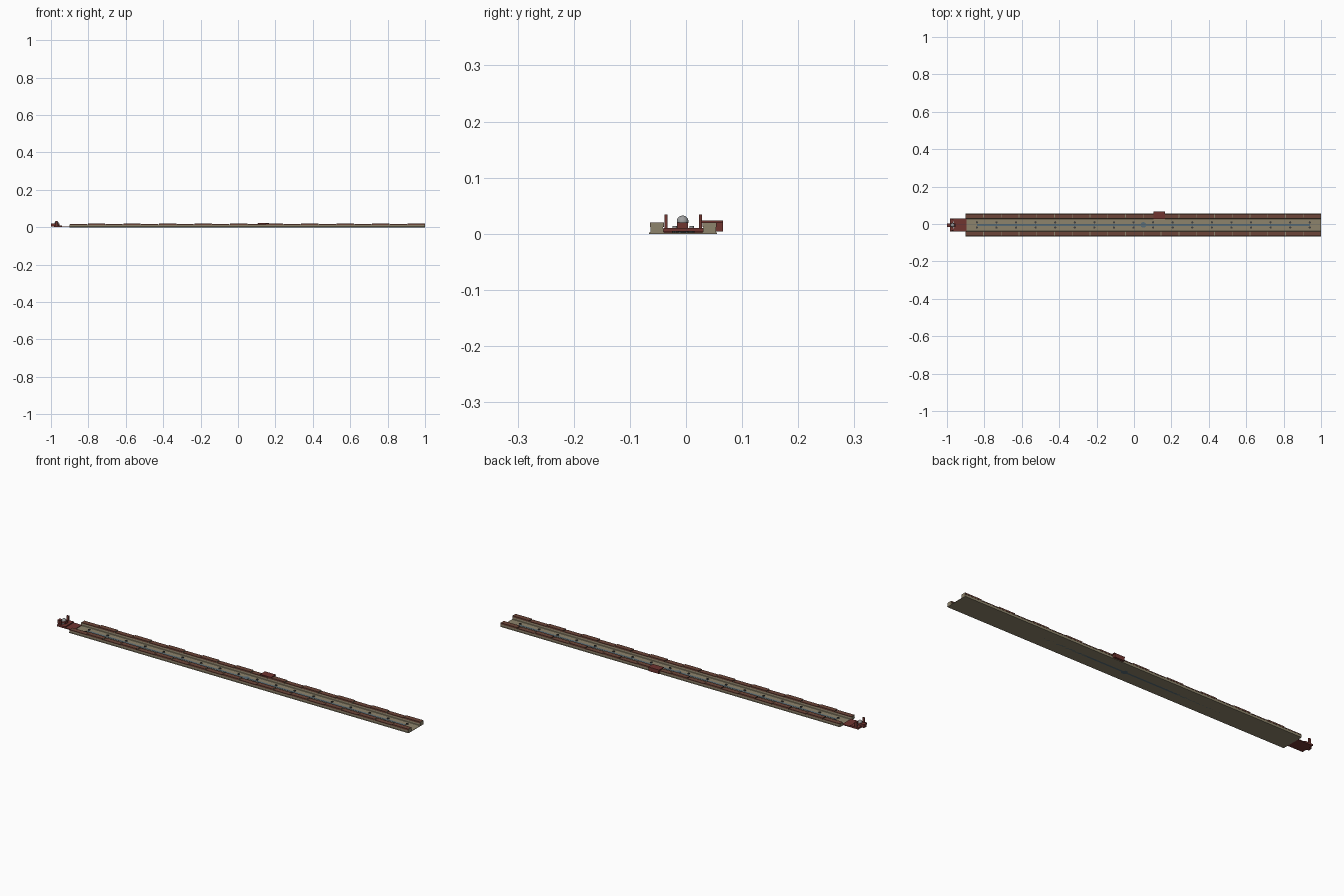
import bpy, bmesh, math

if "Cube" in bpy.data.objects:
    bpy.data.objects.remove(bpy.data.objects["Cube"])

YC = -0.005          # centre line of the track
X0, X1 = -0.90, 1.0  # track ends


def mat(name, rgb):
    m = bpy.data.materials.new(name)
    m.diffuse_color = (*rgb, 1)
    m.use_nodes = True
    m.node_tree.nodes["Principled BSDF"].inputs["Base Color"].default_value = m.diffuse_color
    return m


KHAKI = mat("khaki", (0.27, 0.23, 0.15))
BROWN = mat("brown", (0.15, 0.06, 0.04))
RED = mat("red", (0.16, 0.035, 0.03))
BLUE = mat("slate_blue", (0.10, 0.15, 0.18))
DARK = mat("dark_metal", (0.05, 0.05, 0.05))
STEEL = mat("steel", (0.35, 0.35, 0.35))


def finish(name, bm, material):
    bmesh.ops.recalc_face_normals(bm, faces=bm.faces)
    me = bpy.data.meshes.new(name)
    bm.to_mesh(me)
    bm.free()
    me.materials.append(material)
    ob = bpy.data.objects.new(name, me)
    bpy.context.collection.objects.link(ob)
    return ob


def add_box(bm, x0, x1, y0, y1, z0, z1):
    vs = bmesh.ops.create_cube(bm, size=1)["verts"]
    for v in vs:
        v.co = ((x0 + x1) / 2 + v.co.x * (x1 - x0),
                (y0 + y1) / 2 + v.co.y * (y1 - y0),
                (z0 + z1) / 2 + v.co.z * (z1 - z0))


def add_cyl(bm, x, y, z0, z1, r, sides=12):
    vs = bmesh.ops.create_cone(bm, cap_ends=True, segments=sides, radius1=r,
                               radius2=r, depth=z1 - z0)["verts"]
    bmesh.ops.translate(bm, verts=vs, vec=(x, y, (z0 + z1) / 2))


def boxes(name, material, *dims):
    bm = bmesh.new()
    for d in dims:
        add_box(bm, *d)
    return finish(name, bm, material)


# trough: U-shaped profile extruded along x
half = [(0.0605, 0), (0.0605, 0.002), (0.0585, 0.003), (0.0585, 0.0145),
        (0.036, 0.0145), (0.035, 0.0035), (0.033, 0.002)]
outline = half + [(-y, z) for y, z in reversed(half)]
bm = bmesh.new()
face = bm.faces.new([bm.verts.new((X0, YC + y, z)) for y, z in outline])
ext = bmesh.ops.extrude_face_region(bm, geom=[face])
bmesh.ops.translate(bm, vec=(X1 - X0, 0, 0),
                    verts=[g for g in ext["geom"] if isinstance(g, bmesh.types.BMVert)])
finish("track_trough", bm, KHAKI)

# kerb blocks, alternately low and raised, with a light end plate between them
N = 20
STEP = (X1 - X0) / N
bm = bmesh.new()
ends = bmesh.new()
for i in range(N):
    xa = X0 + i * STEP
    top = 0.0200 if i % 2 else 0.0165
    for s in (-1, 1):
        ya, yb = sorted((YC + s * 0.0345, YC + s * 0.0595))
        add_box(bm, xa + 0.002, xa + STEP - 0.002, ya, yb, 0.0125, top)
        if i % 2:
            add_box(ends, xa + STEP - 0.002, xa + STEP, ya + 0.001, yb - 0.001, 0.014, 0.0195)
finish("kerb_blocks", bm, BROWN)
finish("kerb_end_plates", ends, KHAKI)

# centre strip with hub and paired studs along the floor
boxes("centre_strip", BLUE, (-0.84, 0.94, YC - 0.005, YC + 0.005, 0, 0.003))
bm = bmesh.new()
add_cyl(bm, 0.05, YC, 0, 0.004, 0.015, 24)
finish("centre_hub", bm, BLUE)
bm = bmesh.new()
for i in range(18):
    for s in (-1, 1):
        add_cyl(bm, -0.84 + i * 1.78 / 17, YC + s * 0.014, 0.0015, 0.005, 0.006, 10)
finish("floor_studs", bm, DARK)

# side control box hung over the far kerb
boxes("side_box", RED,
      (0.108, 0.163, 0.050, 0.0655, 0.004, 0.022),
      (0.105, 0.166, 0.027, 0.0655, 0.0195, 0.024))

# end carriage: base plate, cradle, forked posts and ball
boxes("end_plate", RED,
      (-0.985, -0.895, YC - 0.035, YC + 0.035, 0.001, 0.005),
      (-0.985, -0.94, YC - 0.035, YC + 0.035, 0.005, 0.010))
boxes("ball_cradle", RED, (-1.0, -0.955, YC - 0.011, YC + 0.009, 0.003, 0.020))
boxes("end_posts", RED,
      *[(-0.976, -0.964, YC + s * 0.031 - 0.0027, YC + s * 0.031 + 0.0027, 0.005, 0.034)
        for s in (-1, 1)])
bm = bmesh.new()
vs = bmesh.ops.create_uvsphere(bm, u_segments=20, v_segments=12, radius=0.0105)["verts"]
bmesh.ops.translate(bm, verts=vs, vec=(-0.970, YC - 0.001, 0.022))
for f in bm.faces:
    f.smooth = True
finish("ball", bm, STEEL)
bm = bmesh.new()
for s in (-1, 1):
    add_cyl(bm, -0.965, YC + s * 0.015, 0.008, 0.014, 0.004, 12)
finish("cradle_bolts", bm, STEEL)
